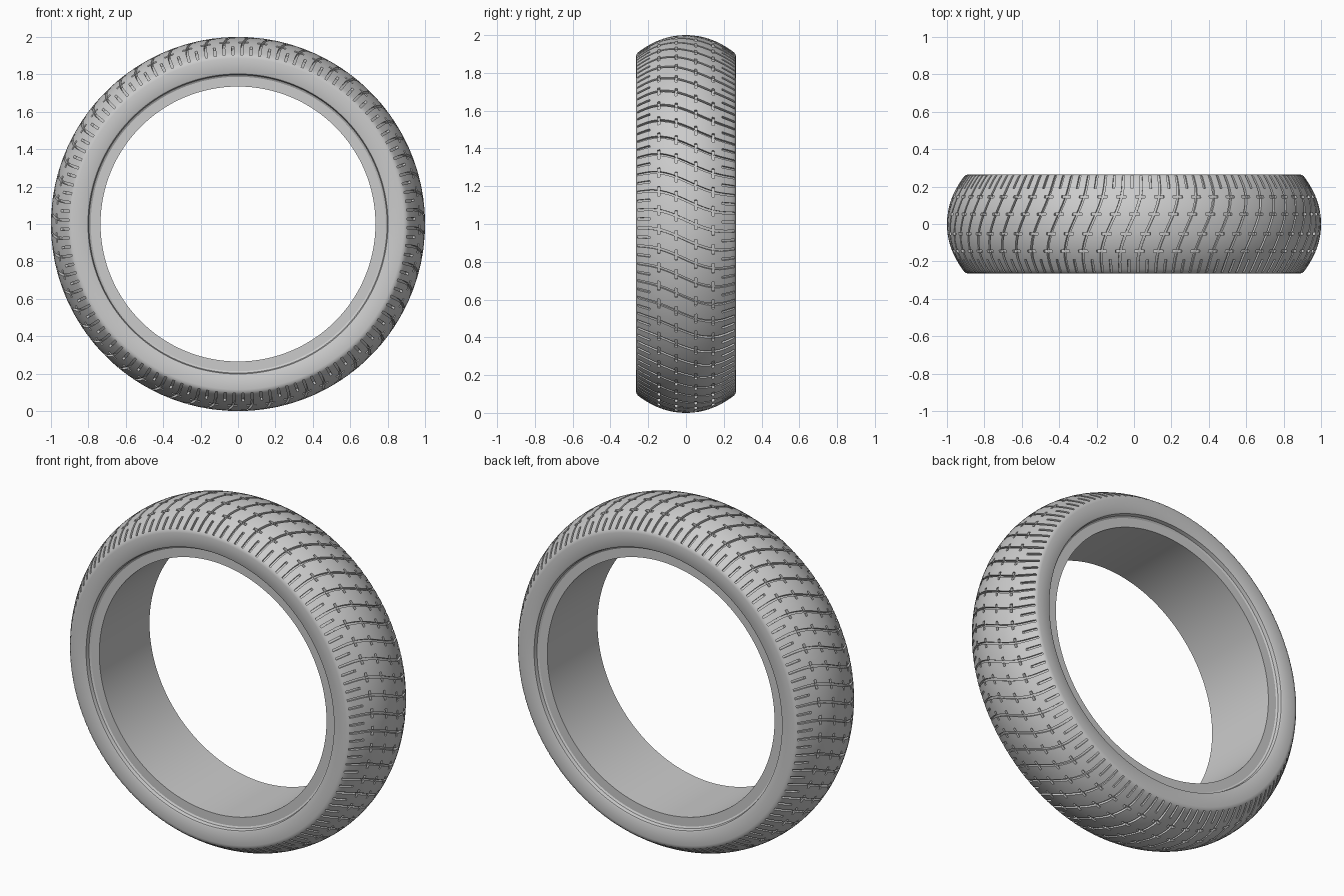
import bpy, bmesh, math

if "Cube" in bpy.data.objects:
    bpy.data.objects.remove(bpy.data.objects["Cube"])

SEGS, PITCH = 180, 60
STEP = 2 * math.pi / PITCH
CENTER_Z = 1.0


def crown(y):
    # Radius of the rounded tread at width position y
    return 1.0 - 0.092 * (abs(y) / 0.255) ** 2.1


def point(theta, r, y):
    return (r * math.cos(theta), y, CENTER_Z + r * math.sin(theta))


def make_object(name, bm):
    bmesh.ops.recalc_face_normals(bm, faces=bm.faces[:])
    mesh = bpy.data.meshes.new(name)
    bm.to_mesh(mesh)
    bm.free()
    obj = bpy.data.objects.new(name, mesh)
    bpy.context.collection.objects.link(obj)
    return obj


def lathe(name, profile):
    bm = bmesh.new()
    rings = [[bm.verts.new(point(2 * math.pi * i / SEGS, r, y)) for y, r in profile]
             for i in range(SEGS)]
    n = len(profile)
    for i in range(SEGS):
        a, b = rings[i], rings[(i + 1) % SEGS]
        for j in range(n):
            k = (j + 1) % n
            bm.faces.new((a[j], a[k], b[k], b[j]))
    return make_object(name, bm)


def add_groove(bm, path, width, depth, along_y=True):
    # Closed strip following (theta, y) points, sunk below the tread surface
    rows = []
    for theta, y in path:
        dt, dy = (width / 2, 0) if along_y else (0, width / 2)
        lo, hi = crown(y) - depth, crown(y) + 0.03
        rows.append([bm.verts.new(point(theta + s * dt, r, y + s * dy))
                     for s, r in ((-1, lo), (1, lo), (1, hi), (-1, hi))])
    for a, b in zip(rows, rows[1:]):
        for j in range(4):
            k = (j + 1) % 4
            bm.faces.new((a[j], a[k], b[k], b[j]))
    bm.faces.new(rows[0])
    bm.faces.new(rows[-1])


def sweep(y):
    # S-shaped slant of the cross grooves
    t = max(-1, min(1, y / 0.21))
    return -0.062 * math.sin(t * math.pi / 2)


def y_path(theta, y0, y1, n):
    ys = [y0 + (y1 - y0) * i / n for i in range(n + 1)]
    return [(theta + sweep(y), y) for y in ys]


# Tyre body: crown, shoulder, sidewall, stepped bead
half = [(0.03 * i, crown(0.03 * i)) for i in range(1, 9)]
half += [(0.255, 0.908), (0.262, 0.898), (0.265, 0.885), (0.262, 0.81),
         (0.258, 0.802), (0.238, 0.797), (0.232, 0.787), (0.232, 0.735)]
profile = [(-y, r) for y, r in reversed(half)] + [(0, 1.0)] + half
tyre = lathe("tyre", profile)

# Cross grooves and shoulder slits
cross = bmesh.new()
slits = bmesh.new()
for i in range(PITCH):
    theta = i * STEP + 0.02
    add_groove(cross, y_path(theta, -0.258, 0.258, 20), 0.013, 0.015)
    for side in (-1, 1):
        add_groove(cross, y_path(theta + STEP / 2, side * 0.19, side * 0.258, 4), 0.013, 0.015)
    # Short circumferential slits crossing each groove
    for y in (-0.145, -0.052, 0.052, 0.145):
        t = theta + sweep(y)
        add_groove(slits, [(t + 0.027 * s, y) for s in (-1, 0, 1)], 0.013, 0.014, False)

cutters = [make_object("cross_groove_cutter", cross), make_object("slit_cutter", slits)]

bpy.context.view_layer.objects.active = tyre
tyre.select_set(True)
for cutter in cutters:
    cutter.hide_render = True
    mod = tyre.modifiers.new("tread", 'BOOLEAN')
    mod.operation = 'DIFFERENCE'
    mod.solver = 'MANIFOLD'
    mod.object = cutter
    bpy.ops.object.modifier_apply(modifier=mod.name)
for cutter in cutters:
    bpy.data.objects.remove(cutter)

bpy.ops.object.shade_smooth_by_angle(angle=math.radians(25))
